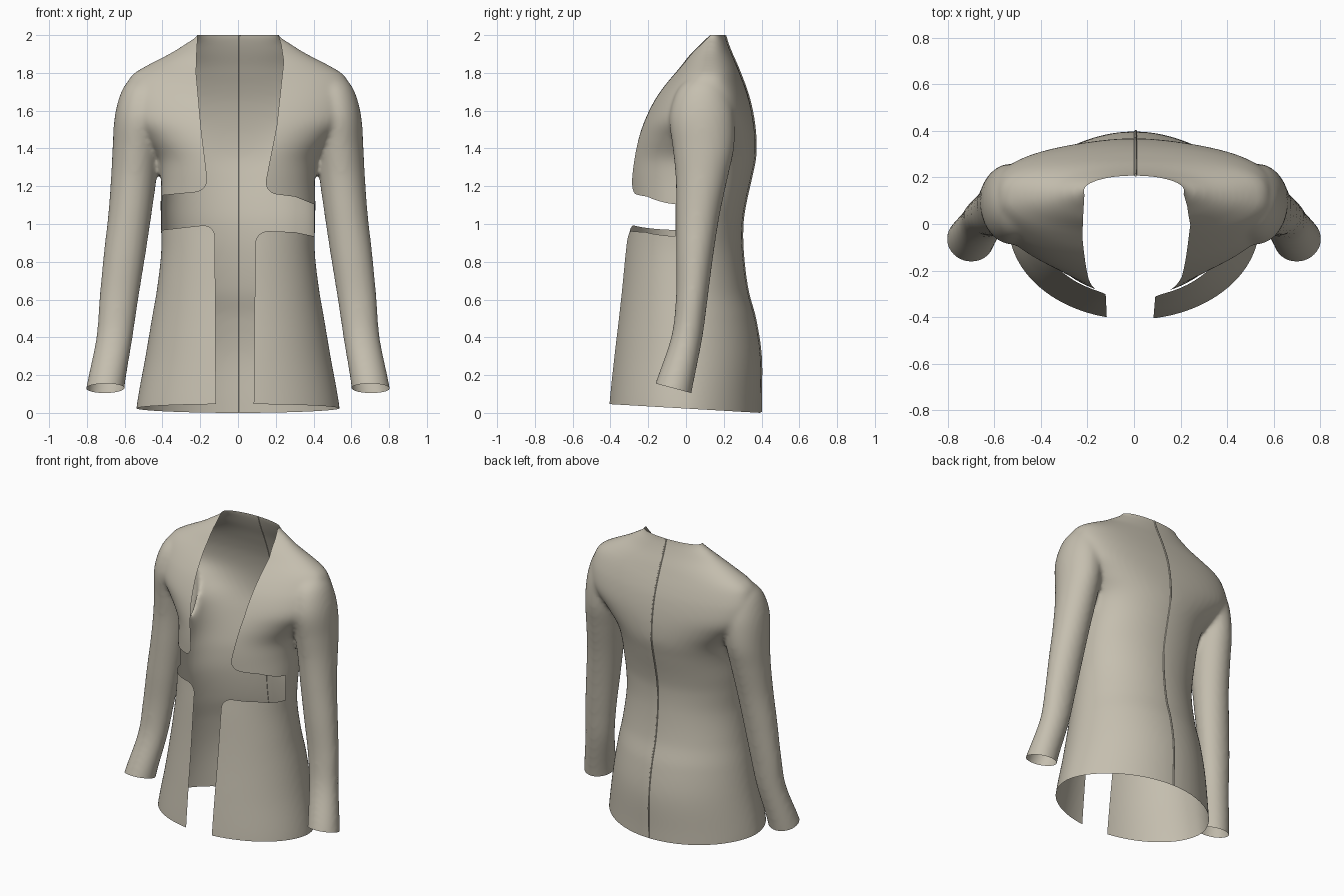
import bpy, bmesh, math
from mathutils import Matrix

if "Cube" in bpy.data.objects:
    bpy.data.objects.remove(bpy.data.objects["Cube"])


def make_material(name, rgb):
    mat = bpy.data.materials.new(name)
    mat.use_nodes = True
    mat.diffuse_color = (*rgb, 1)
    mat.node_tree.nodes["Principled BSDF"].inputs["Base Color"].default_value = (*rgb, 1)
    return mat


cloth = make_material("beige cloth", (0.56, 0.52, 0.43))
cut_mark = bpy.data.materials.new("cut mark")


def sample(table, z):
    """Smooth interpolation of table rows, whose first entry is the height."""
    last = len(table) - 1
    i = max(0, min(last - 1, sum(row[0] <= z for row in table) - 1))
    a, b = table[i], table[i + 1]
    before, after = table[max(i - 1, 0)], table[min(i + 2, last)]
    h = b[0] - a[0]
    t = (z - a[0]) / h
    out = []
    for k in range(1, len(a)):
        ma = (b[k] - before[k]) / (b[0] - before[0]) * h
        mb = (after[k] - a[k]) / (after[0] - a[0]) * h
        out.append((2*t**3 - 3*t**2 + 1) * a[k] + (t**3 - 2*t**2 + t) * ma
                   + (3*t**2 - 2*t**3) * b[k] + (t**3 - t**2) * mb)
    return out


def loft(bm, table, steps, side=1, segments=96):
    """Closed solid of oval rings: height, x low, x high, y front, y back, back power."""
    rings = []
    for s in range(steps + 1):
        z = table[0][0] + (table[-1][0] - table[0][0]) * s / steps
        x0, x1, y0, y1, back_power = sample(table, z)
        ring = []
        for j in range(segments):
            a = math.tau * j / segments
            depth = math.sin(a)
            if depth > 0:
                depth **= back_power
            x = (x0 + x1) / 2 + (x1 - x0) / 2 * math.cos(a)
            y = (y0 + y1) / 2 + (y1 - y0) / 2 * depth
            ring.append(bm.verts.new((side * x, y, z)))
        rings.append(ring)
    faces = [bm.faces.new(rings[0]), bm.faces.new(rings[-1])]
    for low, high in zip(rings, rings[1:]):
        for j in range(segments):
            k = (j + 1) % segments
            faces.append(bm.faces.new((low[j], low[k], high[k], high[j])))
    bmesh.ops.recalc_face_normals(bm, faces=faces)


def finish(bm, name, mat):
    mesh = bpy.data.meshes.new(name)
    bm.to_mesh(mesh)
    bm.free()
    mesh.materials.append(mat)
    obj = bpy.data.objects.new(name, mesh)
    bpy.context.collection.objects.link(obj)
    return obj


def apply_modifier(obj, kind, **settings):
    mod = obj.modifiers.new(kind, kind)
    for key, value in settings.items():
        setattr(mod, key, value)
    bpy.context.view_layer.objects.active = obj
    bpy.ops.object.modifier_apply(modifier=mod.name)


# Torso: height, half width, front, back, back power (low is boxier)
torso = [(-0.1, .55, -.42, .395, 1.15), (0.05, .535, -.41, .395, 1.15), (0.3, .49, -.385, .395, 1.1),
         (0.5, .456, -.362, .365, 1.05), (0.65, .43, -.346, .325, 1), (0.85, .407, -.327, .30, 1),
         (1.0, .408, -.31, .298, .95), (1.1, .41, -.305, .312, .9), (1.25, .408, -.308, .345, .8),
         (1.35, .425, -.30, .365, .7), (1.45, .50, -.275, .367, .6), (1.55, .59, -.235, .357, .55),
         (1.65, .605, -.185, .337, .55), (1.73, .59, -.13, .312, .6), (1.79, .56, -.08, .289, .7),
         (1.84, .48, -.04, .269, .8), (1.9, .365, .0, .242, .9), (1.95, .285, .043, .222, .95),
         (2.0, .217, .075, .207, 1), (2.08, .21, .08, .205, 1)]

# Sleeve: height, inner, outer, front, back
sleeve = [(0.0, .61, .822, -.203, .01), (0.14, .60, .802, -.167, .036), (0.4, .558, .75, -.079, .087),
          (0.6, .528, .734, -.054, .114), (0.85, .488, .71, -.052, .147), (1.05, .458, .687, -.052, .179),
          (1.25, .43, .672, -.055, .222), (1.4, .41, .664, -.07, .254), (1.55, .39, .655, -.088, .257),
          (1.65, .39, .635, -.07, .24), (1.73, .40, .602, -.03, .21), (1.79, .44, .55, .045, .15)]

# Jacket body with both sleeves, fused into one smooth skin
bm = bmesh.new()
loft(bm, [(z, -w, w, f, b, p) for z, w, f, b, p in torso], 110)
for side in (-1, 1):
    loft(bm, [(*row, 1) for row in sleeve], 90, side)
jacket = finish(bm, "jacket", cloth)
apply_modifier(jacket, 'REMESH', mode='VOXEL', voxel_size=0.014)
apply_modifier(jacket, 'SMOOTH', factor=0.5, iterations=9)
jacket.data.materials.clear()
jacket.data.materials.append(cloth)

cutters = []


def prism_cutter(name, points, y_front, y_back):
    """Outline in x and z, run from front to back, with its low inner corners rounded."""
    bm = bmesh.new()
    bm.faces.new([bm.verts.new((x, y_front, z)) for x, z in points])
    corners = [v for v in bm.verts if abs(v.co.x) < .25 and 0 < v.co.z < 1.3]
    if corners:
        bmesh.ops.bevel(bm, geom=corners, offset=.07, segments=6, profile=.5, affect='VERTICES')
    grown = bmesh.ops.extrude_face_region(bm, geom=bm.faces[:])
    bmesh.ops.translate(bm, vec=(0, y_back - y_front, 0),
                        verts=[g for g in grown["geom"] if isinstance(g, bmesh.types.BMVert)])
    bmesh.ops.recalc_face_normals(bm, faces=bm.faces[:])
    cutters.append(finish(bm, name, cut_mark))


def box_cutter(name, centre, size, tilt=0):
    """Box whose top face is centred on the given point and slopes along y."""
    bm = bmesh.new()
    bmesh.ops.create_cube(bm, size=1)
    place = (Matrix.Translation(centre) @ Matrix.Rotation(tilt, 4, 'X')
             @ Matrix.Diagonal((*size, 1)) @ Matrix.Translation((0, 0, -.5)))
    bmesh.ops.transform(bm, matrix=place, verts=bm.verts[:])
    cutters.append(finish(bm, name, cut_mark))


# Cutters for the open front with its waist gaps, and for the neckline further back
neckline = [(-.195, 1.5), (-.222, 1.8), (-.218, 1.92), (-.213, 2.0), (-.213, 2.2),
            (.213, 2.2), (.213, 2.0), (.228, 1.95), (.242, 1.86), (.205, 1.52)]
left_edge = [(-.115, -.3), (-.122, 1.0), (-.45, .963), (-.45, 1.147), (-.155, 1.175)]
right_edge = [(.135, 1.165), (.3, 1.145), (.45, 1.085), (.45, .925), (.3, .957),
              (.092, .965), (.08, -.3)]
prism_cutter("front_cutter", left_edge + neckline + right_edge, -1, -.055)
prism_cutter("neckline_cutter", neckline, -.06, .142)

# Cutters for the hem, the neck rim and the cuffs
box_cutter("hem_cutter", (0, 0, .023), (1.14, 2, .5), -.058)
box_cutter("neck_cutter", (0, 0, 2.5), (1, 2, .5))
for side in (-1, 1):
    box_cutter("cuff_cutter", (side * .77, -.065, .13), (.4, .5, .4), -.26)

for cutter in cutters:
    apply_modifier(jacket, 'BOOLEAN', operation='DIFFERENCE', solver='EXACT',
                   object=cutter, material_mode='TRANSFER')

# Drop the cut walls so that only the thin cloth is left
marked = {i for i, m in enumerate(jacket.data.materials) if m == cut_mark}
bm = bmesh.new()
bm.from_mesh(jacket.data)
bmesh.ops.delete(bm, geom=[f for f in bm.faces if f.material_index in marked], context='FACES')
for f in bm.faces:
    f.material_index = 0
bm.to_mesh(jacket.data)
bm.free()
jacket.data.materials.clear()
jacket.data.materials.append(cloth)
for cutter in cutters:
    bpy.data.objects.remove(cutter)
bpy.data.materials.remove(cut_mark)

# Raised seam down the centre of the back
bm = bmesh.new()
rings = []
for s in range(61):
    z = .004 + 1.993 * s / 60
    y = sample(torso, z)[2] + .002
    ring = []
    for j in range(6):
        a = math.tau * j / 6
        ring.append(bm.verts.new((.007 + .006 * math.cos(a), y + .005 * math.sin(a), z)))
    rings.append(ring)
for low, high in zip(rings, rings[1:]):
    for j in range(6):
        k = (j + 1) % 6
        bm.faces.new((low[j], low[k], high[k], high[j]))
back_seam = finish(bm, "back_seam", cloth)

# Smooth shading
for obj in (jacket, back_seam):
    bpy.ops.object.select_all(action='DESELECT')
    obj.select_set(True)
    bpy.context.view_layer.objects.active = obj
    bpy.ops.object.shade_smooth_by_angle(angle=math.radians(50))
